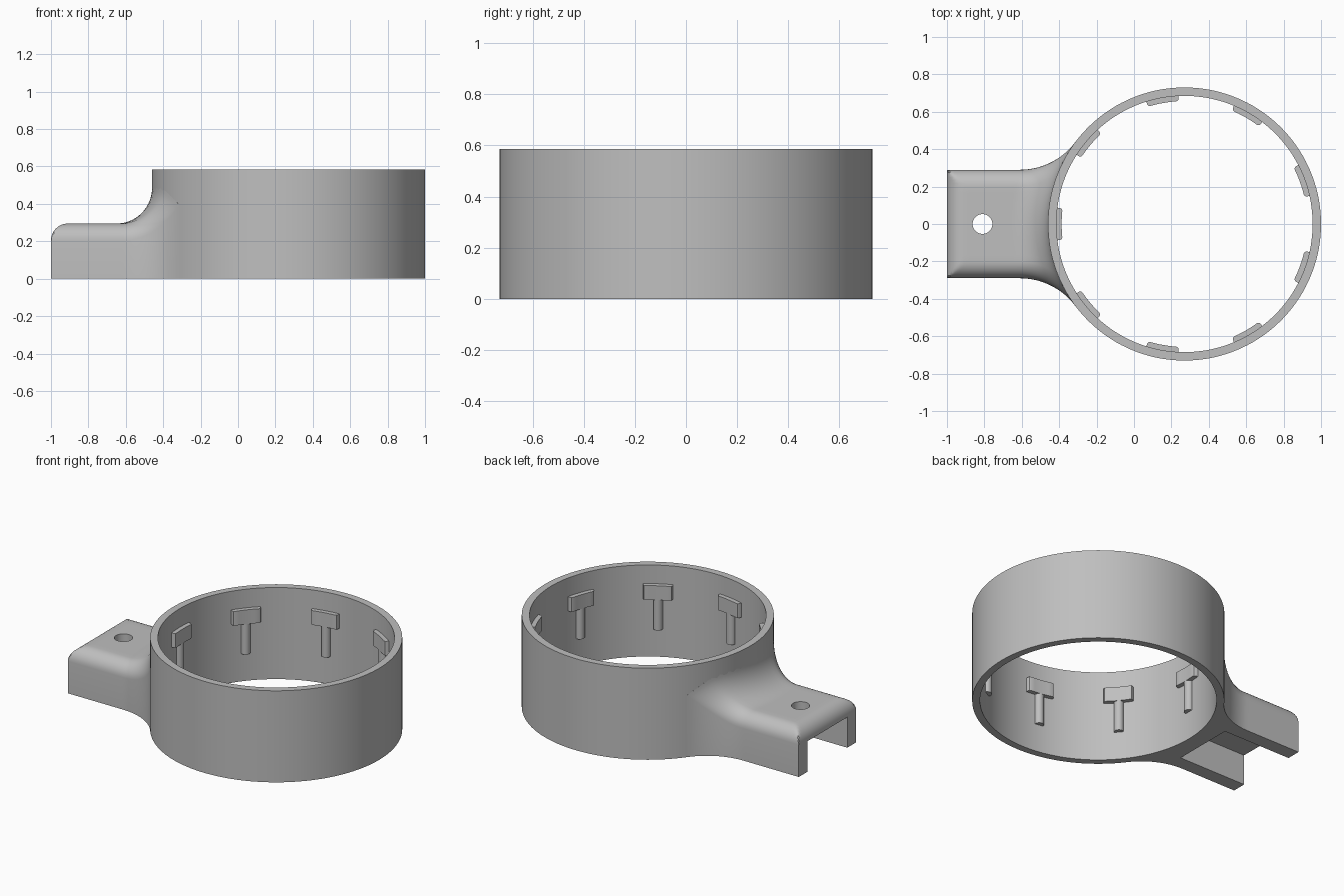
import bpy, bmesh
from math import sin, cos, pi, hypot, sqrt

cube = bpy.data.objects.get("Cube")
if cube:
    bpy.data.objects.remove(cube)

CX, R_OUT, R_IN, HEIGHT = 0.27, 0.73, 0.685, 0.585   # ring
HALF, TOP, ROUND = 0.29, 0.295, 0.09                 # arm half width, height, edge radius
FLARE, RISE = 0.37, 0.19                             # fillets between arm and ring
FX, FY = -0.61, HALF + FLARE                         # centre of the side fillet

gray = bpy.data.materials.new("gray plastic")
gray.use_nodes = True
color = (0.52, 0.52, 0.52, 1)
gray.diffuse_color = color
gray.node_tree.nodes["Principled BSDF"].inputs["Base Color"].default_value = color


def make(name, bm):
    bmesh.ops.recalc_face_normals(bm, faces=bm.faces)
    mesh = bpy.data.meshes.new(name)
    bm.to_mesh(mesh)
    bm.free()
    obj = bpy.data.objects.new(name, mesh)
    bpy.context.collection.objects.link(obj)
    mesh.materials.append(gray)
    return obj


def smooth(obj):
    bpy.ops.object.select_all(action="DESELECT")
    obj.select_set(True)
    bpy.context.view_layer.objects.active = obj
    bpy.ops.object.shade_smooth_by_angle(angle=0.6)


def prism(name, outline, z0, z1):
    bm = bmesh.new()
    face = bm.faces.new([bm.verts.new((x, y, z0)) for x, y in outline])
    up = bmesh.ops.extrude_face_region(bm, geom=[face])["geom"]
    for v in up:
        if isinstance(v, bmesh.types.BMVert):
            v.co.z = z1
    return make(name, bm)


def circle(x, y, r, n):
    return [(x + r * cos(2 * pi * i / n), y + r * sin(2 * pi * i / n)) for i in range(n)]


def cut(obj, cutter):
    mod = obj.modifiers.new("cut", "BOOLEAN")
    mod.operation, mod.solver, mod.object = "DIFFERENCE", "EXACT", cutter
    bpy.context.view_layer.objects.active = obj
    bpy.ops.object.modifier_apply(modifier=mod.name)
    bpy.data.objects.remove(cutter)


# Ring band
bm = bmesh.new()
N = 144
loops = [[bm.verts.new((x, y, z)) for x, y in circle(CX, 0, r, N)]
         for r, z in ((R_OUT, 0), (R_OUT, HEIGHT), (R_IN, HEIGHT), (R_IN, 0))]
for k in range(4):
    a, b = loops[k], loops[(k + 1) % 4]
    for i in range(N):
        j = (i + 1) % N
        bm.faces.new((a[i], a[j], b[j], b[i]))
smooth(make("ring_band", bm))


# Mounting arm: a rounded block that flares into the ring
def ring_x(y):
    return CX - sqrt(R_OUT ** 2 - y * y)


def half_width(x):
    return HALF if x <= FX else FY - sqrt(FLARE ** 2 - (x - FX) ** 2)


def edge_drop(e):
    e = min(max(e, 0), ROUND)
    return ROUND - sqrt(ROUND ** 2 - (ROUND - e) ** 2)


def arm_height(x, y):
    d = min(max(hypot(x - CX, y) - R_OUT, 0), RISE)
    side = HALF - abs(y) if x <= FX else hypot(x - FX, abs(y) - FY) - FLARE
    rise = RISE - sqrt(max(RISE ** 2 - (RISE - d) ** 2, 0))
    return TOP + rise - max(edge_drop(side), edge_drop(x + 1))


offsets = [ROUND * (1 - cos(pi / 2 * k / 8)) for k in range(9)]
half_t = [1 - o / HALF for o in offsets] + [0.57, 0.43, 0.29, 0.14]
across = [-t for t in half_t] + [0] + half_t[::-1]
x_end, x_start = FX + 0.8 * FLARE, -0.88
along = [-1 + o for o in offsets]
along += [x_start + (x_end - x_start) * i / 40 for i in range(41)]

bm = bmesh.new()
tops, bottoms = [], []
for k, xo in enumerate(along + [x_end]):
    yo = half_width(xo)
    v = (xo - x_start) / (ring_x(yo) - x_start)
    top, bottom = [], []
    for t in across:
        y = t * yo
        x = xo if xo <= x_start else x_start + v * (ring_x(y) - x_start)
        z = arm_height(x, y)
        if k == len(along):
            x += 0.02
        top.append(bm.verts.new((x, y, z)))
        bottom.append(bm.verts.new((x, y, 0)))
    tops.append(top)
    bottoms.append(bottom)
for grid in (tops, bottoms):
    for a, b in zip(grid, grid[1:]):
        for i in range(len(a) - 1):
            bm.faces.new((a[i], a[i + 1], b[i + 1], b[i]))
for a, b in ((tops[0], bottoms[0]), (tops[-1], bottoms[-1]),
             ([r[0] for r in tops], [r[0] for r in bottoms]),
             ([r[-1] for r in tops], [r[-1] for r in bottoms])):
    for i in range(len(a) - 1):
        bm.faces.new((a[i], a[i + 1], b[i + 1], b[i]))
arm = make("mounting_arm", bm)

# Open channel under the arm and the screw hole through its top
cut(arm, prism("channel_cutter", [(-1.1, -0.2), (-0.52, -0.2), (-0.52, 0.2), (-1.1, 0.2)], -0.1, 0.195))
cut(arm, prism("hole_cutter", circle(-0.81, 0, 0.053, 40), 0.1, 0.5))
smooth(arm)

# Nine T-shaped clips inside the ring
HALF_BAR, FACE = 0.128, 0.657
half_bar = [(HALF_BAR, 0.7), (HALF_BAR, FACE + 0.013), (HALF_BAR - 0.006, FACE + 0.004),
            (HALF_BAR - 0.02, FACE), (0.07, FACE), (0.03, FACE)]
bar = half_bar + [(-a, r) for a, r in half_bar[::-1]]
bar += [(HALF_BAR * k / 3, 0.7) for k in (-2, -1, 0, 1, 2)]
for i in range(9):
    mid = pi + i * 2 * pi / 9
    outline = [(CX + r * cos(mid + a), r * sin(mid + a)) for a, r in bar]
    smooth(prism(f"clip_bar_{i + 1}", outline, 0.375, 0.466))
    stem = circle(CX + R_IN * cos(mid), R_IN * sin(mid), 0.028, 24)
    smooth(prism(f"clip_stem_{i + 1}", stem, 0.18, 0.38))
